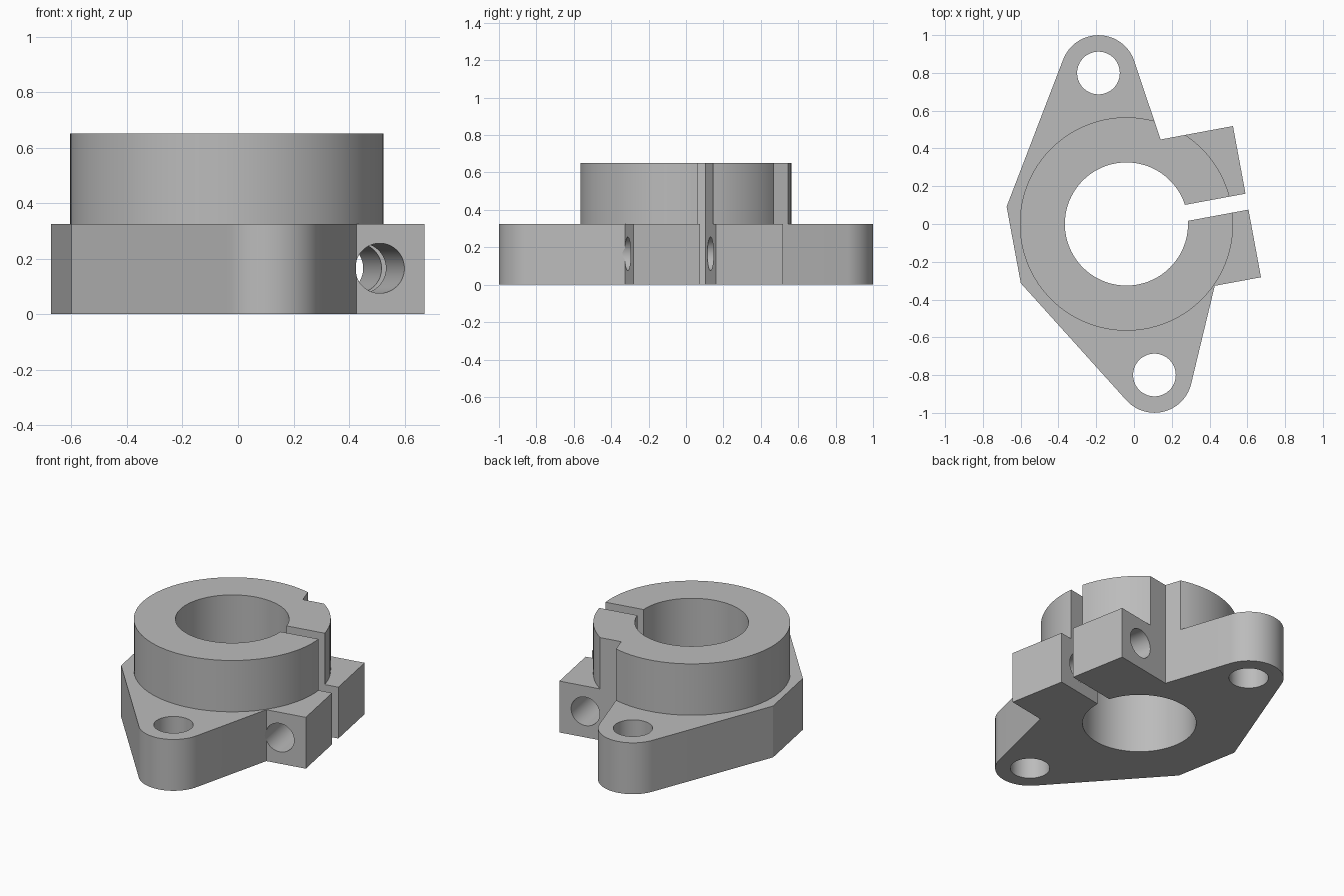
import bpy, bmesh, math
from mathutils import Vector, Matrix

cube = bpy.data.objects.get("Cube")
if cube:
    bpy.data.objects.remove(cube, do_unlink=True)

# Main dimensions
BORE, BOSS, LUG, HOLE, BOLT = 0.326, 0.565, 0.2, 0.113, 0.09
BASE_H, TOP_H = 0.325, 0.65
SLOT, JAW_X, JAW_Y = 0.043, 0.649, 0.407
LUG_Y = 0.813
PLACE = Matrix.Translation((-0.04, 0, 0)) @ Matrix.Rotation(math.radians(10.5), 4, 'Z')

metal = bpy.data.materials.new("grey metal")
metal.use_nodes = True
metal.diffuse_color = (0.5, 0.5, 0.5, 1)
metal.node_tree.nodes["Principled BSDF"].inputs["Base Color"].default_value = (0.5, 0.5, 0.5, 1)


def arc(center, r, start, end):
    n = max(4, round(abs(end - start) / math.radians(4)))
    return [Vector((center[0] + r * math.cos(start + (end - start) * i / n),
                    center[1] + r * math.sin(start + (end - start) * i / n)))
            for i in range(n + 1)]


def lug_arc(center, before, after):
    """Rounded lug end, tangent to the lines from the neighbouring corners."""
    def tangent(p, side):
        d = p - center
        return math.atan2(d.y, d.x) + side * math.acos(LUG / d.length)
    start, end = tangent(before, 1), tangent(after, -1)
    return arc(center, LUG, start, start + (end - start) % math.tau)


def finish(name, bm):
    bmesh.ops.recalc_face_normals(bm, faces=bm.faces)
    mesh = bpy.data.meshes.new(name)
    bm.to_mesh(mesh)
    bm.free()
    mesh.materials.append(metal)
    obj = bpy.data.objects.new(name, mesh)
    bpy.context.collection.objects.link(obj)
    obj.matrix_world = PLACE
    return obj


def extrude(name, outline, z0, z1):
    bm = bmesh.new()
    face = bm.faces.new([bm.verts.new((p.x, p.y, z0)) for p in outline])
    top = bmesh.ops.extrude_face_region(bm, geom=[face])["geom"]
    verts = [v for v in top if isinstance(v, bmesh.types.BMVert)]
    bmesh.ops.translate(bm, verts=verts, vec=(0, 0, z1 - z0))
    return finish(name, bm)


def drill(target, r, length, matrix):
    bm = bmesh.new()
    bmesh.ops.create_cone(bm, cap_ends=True, segments=64, radius1=r, radius2=r,
                          depth=length, matrix=matrix)
    cutter = finish("drill_cutter", bm)
    cutter.hide_render = True
    mod = target.modifiers.new("drill", 'BOOLEAN')
    mod.operation, mod.solver, mod.object = 'DIFFERENCE', 'EXACT', cutter
    bpy.context.view_layer.objects.active = target
    bpy.ops.object.modifier_apply(modifier=mod.name)
    bpy.data.objects.remove(cutter, do_unlink=True)


# Bore wall, running clockwise from one side of the slot to the other
gap = math.asin(SLOT / BORE)
bore = arc((0, 0), BORE, -gap, gap - math.tau)

# Base flange: two lugs, flat back and split clamp jaws
notch = Vector((0.259, JAW_Y))
back = [Vector((-0.607, 0.206)), Vector((-0.607, -0.206))]
shoulder = Vector((0.4, -JAW_Y))
rear_lug = lug_arc(Vector((0, LUG_Y)), notch, back[0])
front_lug = lug_arc(Vector((0, -LUG_Y)), back[1], shoulder)
base = extrude("base_flange",
               [Vector((JAW_X, SLOT)), Vector((JAW_X, JAW_Y)), notch] + rear_lug + back
               + front_lug + [shoulder, Vector((JAW_X, -JAW_Y)), Vector((JAW_X, -SLOT))]
               + bore, 0, BASE_H)

# Lug holes and the bolt hole across the jaws
for y in (LUG_Y, -LUG_Y):
    drill(base, HOLE, 1, Matrix.Translation((0, y, BASE_H / 2)))
drill(base, BOLT, 0.94, Matrix.Translation((0.485, 0, 0.165))
      @ Matrix.Rotation(math.pi / 2, 4, 'X'))

# Raised boss: split ring, with the corner notch carried up through it
d = (rear_lug[0] - notch).normalized()
along = notch.dot(d)
hit = notch + d * (math.sqrt(along ** 2 - notch.length_squared + BOSS ** 2) - along)
slit = math.asin(SLOT / BOSS)
boss = extrude("raised_boss",
               arc((0, 0), BOSS, slit, math.asin(JAW_Y / BOSS)) + [notch]
               + arc((0, 0), BOSS, math.atan2(hit.y, hit.x), math.tau - slit)
               + bore, BASE_H, TOP_H)

# Smooth round walls, crisp edges
for obj in (base, boss):
    bpy.ops.object.select_all(action='DESELECT')
    obj.select_set(True)
    bpy.context.view_layer.objects.active = obj
    bpy.ops.object.shade_smooth_by_angle(angle=math.radians(20))
